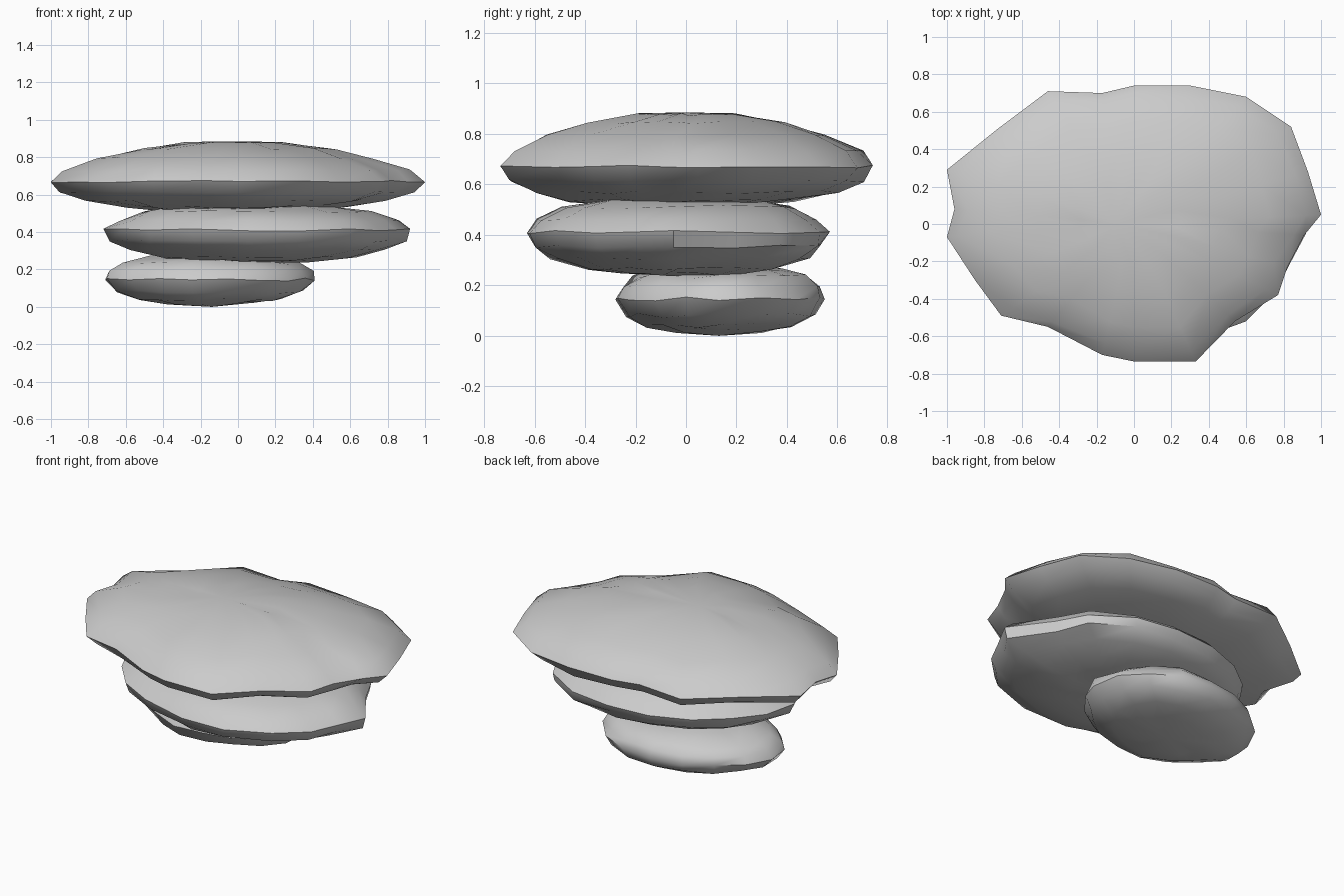
import bpy, bmesh, math, random
from mathutils import Vector

if "Cube" in bpy.data.objects:
    bpy.data.objects.remove(bpy.data.objects["Cube"])


def slab(name, outline, centre, rings, top, bottom, seed, rough):
    """Loft a flat rock: scaled copies of the outline, closed with pole points."""
    rng = random.Random(seed)
    c = Vector(centre)
    bm = bmesh.new()
    loops = []
    for scale, z, dx, dy in rings:
        loop = []
        for x, y in outline:
            j = 1 + rng.uniform(-rough, rough) * (0 if scale == 1 else 1)
            p = c + (Vector((x, y)) - c) * scale * j
            h = z + rng.uniform(-rough, rough) * 0.25
            loop.append(bm.verts.new((p.x + dx, p.y + dy, h)))
        loops.append(loop)
    n = len(outline)
    for a, b in zip(loops, loops[1:]):
        for i in range(n):
            k = (i + 1) % n
            bm.faces.new((a[i], a[k], b[k], b[i]))
    lo, hi = bm.verts.new(bottom), bm.verts.new(top)
    for i in range(n):
        k = (i + 1) % n
        bm.faces.new((lo, loops[0][k], loops[0][i]))
        bm.faces.new((hi, loops[-1][i], loops[-1][k]))
    bmesh.ops.recalc_face_normals(bm, faces=bm.faces)
    mesh = bpy.data.meshes.new(name)
    bm.to_mesh(mesh)
    bm.free()
    ob = bpy.data.objects.new(name, mesh)
    bpy.context.collection.objects.link(ob)
    bpy.context.view_layer.objects.active = ob
    ob.select_set(True)
    bpy.ops.object.shade_smooth_by_angle(angle=math.radians(50))
    ob.select_set(False)
    return ob


# Large top stone
slab("top_stone",
     [(1.0, .05), (.93, .28), (.84, .52), (.6, .68), (.3, .74), (0, .74),
      (-.17, .70), (-.46, .71), (-.74, .5), (-1.0, .29), (-.96, .08),
      (-1.0, -.07), (-.85, -.3), (-.71, -.49), (-.46, -.55), (-.17, -.70),
      (0, -.735), (.33, -.735), (.54, -.52), (.77, -.38), (.82, -.23), (.91, -.06)],
     (0, 0),
     [(.36, .515, -.03, -.05), (.60, .535, -.02, -.02), (.80, .568, 0, 0),
      (.94, .615, 0, 0), (1, .67, 0, 0), (.93, .73, 0, 0),
      (.74, .795, 0, 0), (.52, .845, 0, 0), (.27, .876, -.02, 0)],
     (-.1, 0, .885), (-.05, -.1, .505), 3, .025)

# Middle stone
slab("middle_stone",
     [(.92, -.05), (.75, .2), (.66, .38), (.42, .53), (.15, .57), (-.12, .55),
      (-.36, .46), (-.54, .32), (-.66, .14), (-.72, -.05), (-.62, -.27),
      (-.48, -.43), (-.25, -.56), (.05, -.63), (.33, -.62), (.6, -.52),
      (.76, -.36), (.84, -.2)],
     (.08, -.03),
     [(.38, .245, .02, 0), (.62, .265, .02, .01), (.84, .31, 0, .01),
      (.96, .355, 0, 0), (1, .41, 0, 0), (.91, .46, 0, 0),
      (.76, .51, 0, 0), (.5, .54, 0, 0)],
     (.08, -.03, .55), (.1, 0, .235), 8, .03)

# Small bottom stone
slab("bottom_stone",
     [(.41, .13), (.37, .3), (.25, .44), (.08, .53), (-.13, .55), (-.33, .51),
      (-.5, .43), (-.64, .31), (-.71, .16), (-.7, .02), (-.58, -.12),
      (-.42, -.21), (-.25, -.28), (-.05, -.27), (.12, -.22), (.27, -.12), (.36, 0)],
     (-.15, .14),
     [(.42, .018, 0, 0), (.68, .04, 0, 0), (.91, .08, 0, 0), (1, .145, 0, 0),
      (.96, .19, 0, 0), (.83, .235, 0, 0), (.6, .268, 0, 0)],
     (-.15, .14, .285), (-.14, .13, 0), 5, .035)
